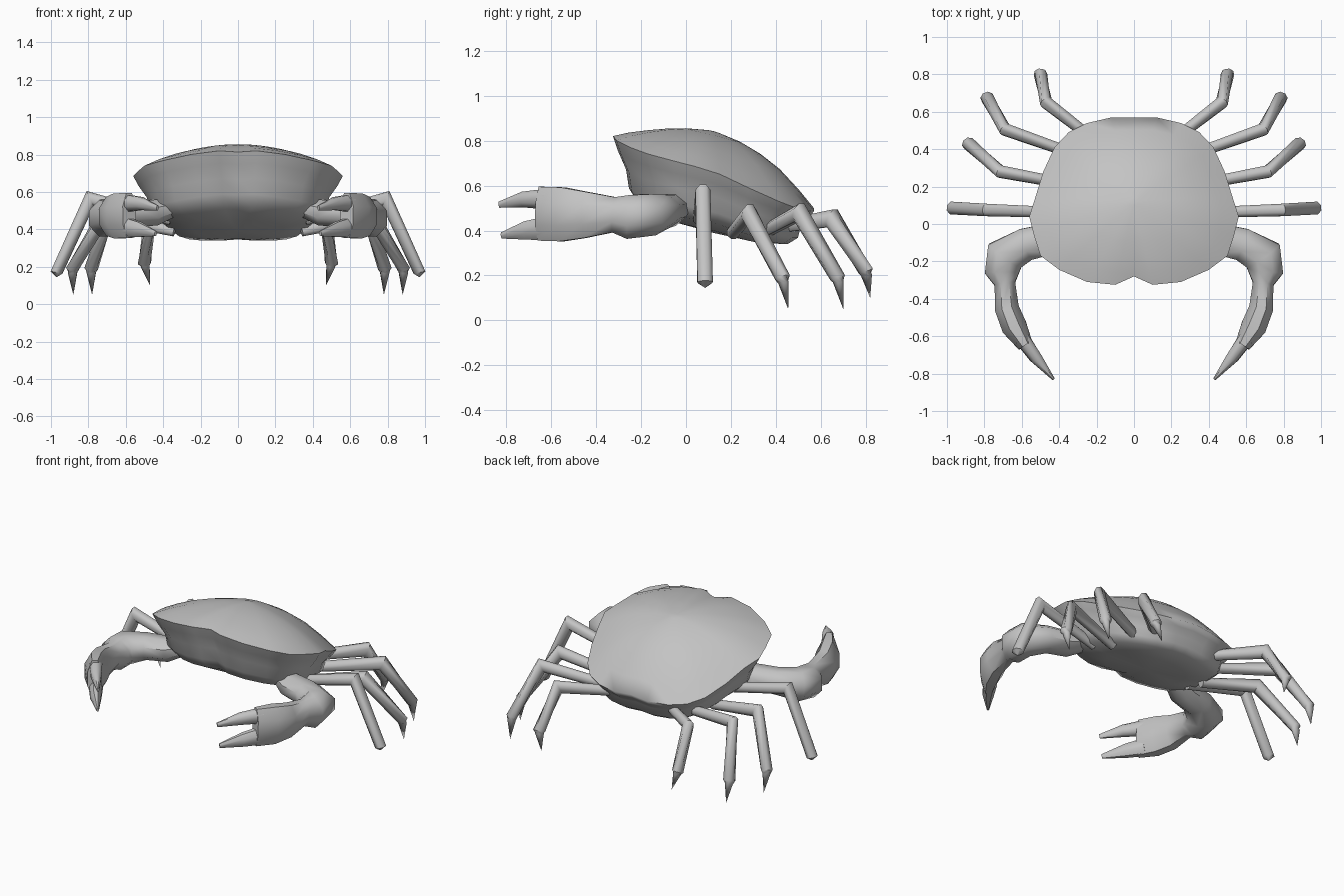
import bpy, bmesh, math
from mathutils import Vector

if "Cube" in bpy.data.objects:
    bpy.data.objects.remove(bpy.data.objects["Cube"])

grey = bpy.data.materials.new("shell_grey")
grey.use_nodes = True
COLOUR = (0.55, 0.55, 0.55, 1)
grey.diffuse_color = COLOUR
grey.node_tree.nodes["Principled BSDF"].inputs["Base Color"].default_value = COLOUR


def loft(name, rings, mirror=False, angle=50):
    """Skin a list of equal rings; a one-point ring closes to a tip."""
    bm = bmesh.new()
    rows = [[bm.verts.new(p) for p in ring] for ring in rings]
    for a, b in zip(rows, rows[1:]):
        n = max(len(a), len(b))
        for i in range(n):
            j = (i + 1) % n
            quad = [a[i % len(a)], a[j % len(a)], b[j % len(b)], b[i % len(b)]]
            bm.faces.new(list(dict.fromkeys(quad)))
    for row in (rows[0], rows[-1]):
        if len(row) > 2:
            bm.faces.new(row)
    bmesh.ops.recalc_face_normals(bm, faces=bm.faces)
    mesh = bpy.data.meshes.new(name)
    bm.to_mesh(mesh)
    bm.free()
    obj = bpy.data.objects.new(name, mesh)
    bpy.context.collection.objects.link(obj)
    mesh.materials.append(grey)
    if mirror:
        obj.modifiers.new("mirror", "MIRROR")
    bpy.ops.object.select_all(action="DESELECT")
    obj.select_set(True)
    bpy.context.view_layer.objects.active = obj
    bpy.ops.object.shade_smooth_by_angle(angle=math.radians(angle))
    return obj


def limb_rings(stations, sides=8):
    """Elliptical rings around a path of (x, y, z, half width, half height)."""
    pts = [Vector(s[:3]) for s in stations]
    rings = []
    for i, (p, s) in enumerate(zip(pts, stations)):
        if s[3] == 0:
            rings.append([p])
            continue
        dirs = []
        if i > 0:
            dirs.append((p - pts[i - 1]).normalized())
        if i < len(pts) - 1:
            dirs.append((pts[i + 1] - p).normalized())
        along = sum(dirs, Vector()).normalized()
        side = along.cross(Vector((0, 0, 1))).normalized()
        up = side.cross(along)
        ring = []
        for k in range(sides):
            t = math.tau * (k + 0.5) / sides
            ring.append(p + side * math.cos(t) * s[3] + up * math.sin(t) * s[4])
        rings.append(ring)
    return rings


# Carapace and belly: one outline scaled in layers about a tilted rim,
# which droops at its four corners
half = [(0.1, -0.325), (0.25, -0.31), (0.4, -0.245), (0.5, -0.17),
        (0.535, -0.06), (0.56, 0.04), (0.525, 0.15), (0.485, 0.28), (0.425, 0.41),
        (0.35, 0.49), (0.25, 0.54), (0.12, 0.57)]
outline = [(0, -0.28)] + half + [(0, 0.57)] + [(-x, y) for x, y in reversed(half)]
MID = 0.12


def layer(scale, height, skew=0.0):
    """Skew makes the layer taller towards the back."""
    ring = []
    for x, y in outline:
        back = (y - MID) / 0.45
        px, py = x * scale, MID + (y - MID) * scale
        droop = 0.22 * abs(px * (py - MID))
        ring.append((px, py, 0.71 - 0.37 * py - droop + height * (1 + skew * back)))
    return ring


top = [(0.05, 0.176), (0.27, 0.16), (0.47, 0.133), (0.66, 0.097), (0.85, 0.047)]
under = [(0.95, -0.05), (0.87, -0.11), (0.84, -0.18), (0.74, -0.23), (0.45, -0.265)]
layers = [[(0, MID, 0.843)]]
layers += [layer(s, h, 0.22 * min(1, s * 1.5)) for s, h in top]
layers += [layer(1, 0)]
layers += [layer(s, h, -0.2 * s) for s, h in under]
layers += [[(0, MID, 0.39)]]
loft("carapace", layers, angle=75)

# Claw arms: upper arm, elbow, wrist and palm
arm = [(0.3, -0.02, 0.53, 0.06, 0.04), (0.45, -0.08, 0.49, 0.09, 0.075),
       (0.58, -0.11, 0.485, 0.095, 0.08),
       (0.69, -0.17, 0.47, 0.115, 0.1), (0.705, -0.26, 0.46, 0.1, 0.105),
       (0.69, -0.32, 0.47, 0.06, 0.085), (0.68, -0.45, 0.47, 0.07, 0.112),
       (0.64, -0.55, 0.472, 0.074, 0.13), (0.58, -0.65, 0.475, 0.045, 0.13)]
loft("claw_arm", limb_rings(arm), mirror=True)

# Claw fingers
loft("upper_finger", limb_rings([
    (0.6, -0.61, 0.54, 0.042, 0.05), (0.52, -0.72, 0.538, 0.034, 0.038),
    (0.43, -0.83, 0.515, 0.008, 0.015)]), mirror=True)
loft("lower_finger", limb_rings([
    (0.6, -0.61, 0.41, 0.045, 0.058), (0.53, -0.71, 0.4, 0.036, 0.044),
    (0.44, -0.82, 0.378, 0.008, 0.015)]), mirror=True)

# Walking legs: root, knee, ankle and pointed toe
legs = {
    "first_leg": [(0.36, 0.06, 0.45), (0.79, 0.075, 0.565), (0.97, 0.085, 0.17), (0.97, 0.085, 0.0)],
    "second_leg": [(0.34, 0.21, 0.39), (0.715, 0.28, 0.475), (0.885, 0.43, 0.19), (0.88, 0.455, 0.05)],
    "third_leg": [(0.28, 0.36, 0.4), (0.69, 0.505, 0.48), (0.785, 0.675, 0.19), (0.78, 0.7, 0.05)],
    "fourth_leg": [(0.2, 0.44, 0.42), (0.47, 0.65, 0.455), (0.5, 0.8, 0.22), (0.47, 0.82, 0.1)],
}
for name, (root, knee, ankle, tip) in legs.items():
    toe = Vector(ankle).lerp(Vector(tip), 0.15)
    stations = [(*root, 0.03, 0.03), (*knee, 0.036, 0.048),
                (*ankle, 0.037, 0.034), (*toe, 0.026, 0.024), (*tip, 0, 0)]
    loft(name, limb_rings(stations), mirror=True)
